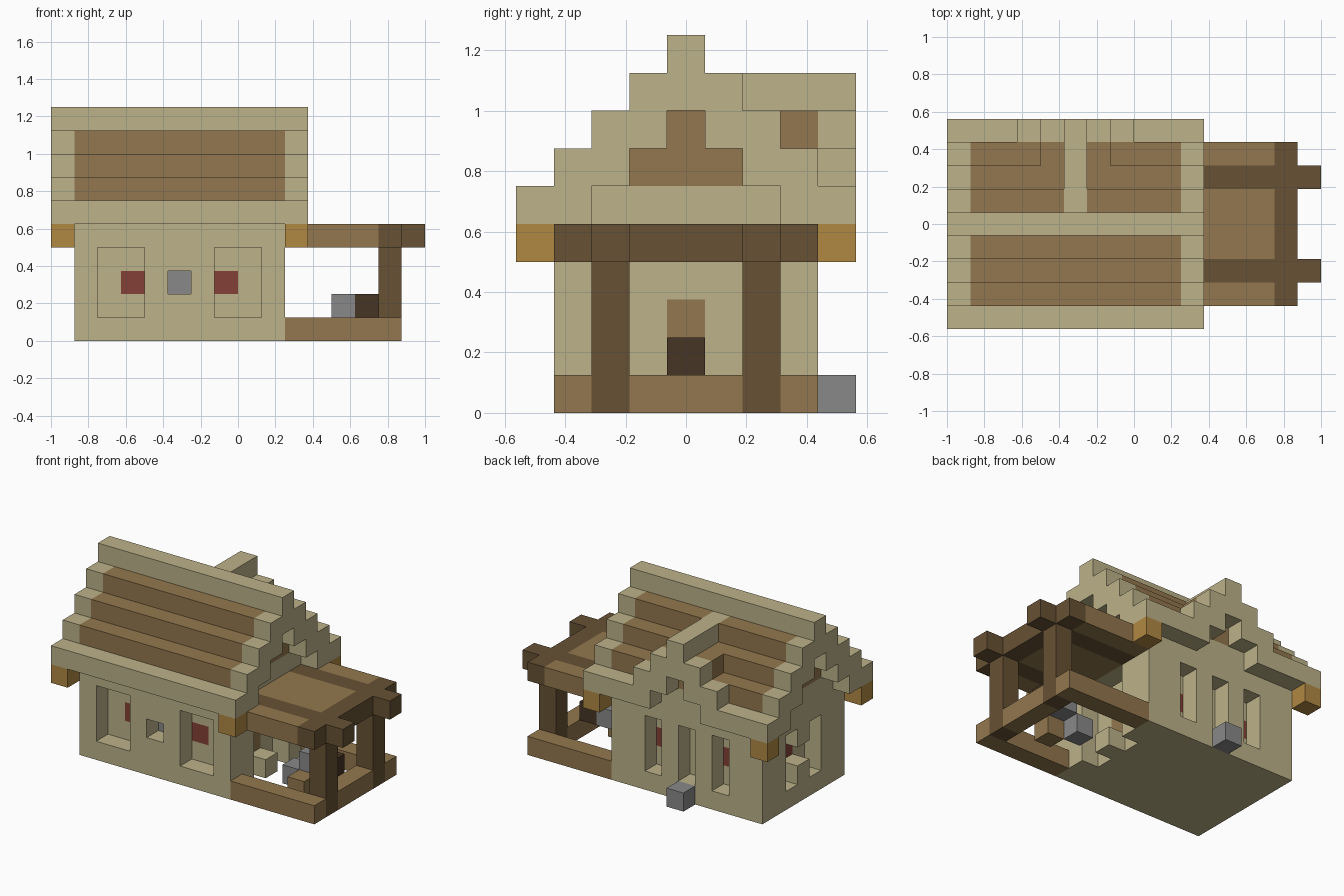
import bpy, bmesh
from mathutils import Vector

old = bpy.data.objects.get("Cube")
if old:
    bpy.data.objects.remove(old, do_unlink=True)

U = 0.125                              # edge of one building block
ORIGIN = Vector((-1, -0.5625, 0))

COLOURS = {
    "sandstone": (188, 178, 137), "wood": (147, 119, 78),
    "dark_wood": (103, 81, 52), "darkest_wood": (70, 53, 36),
    "golden_wood": (177, 137, 67), "stone": (137, 137, 137),
    "red_cloth": (131, 64, 54)}


def linear(c):
    c /= 255
    return c / 12.92 if c < 0.04 else ((c + 0.055) / 1.055) ** 2.4


materials = {}
for name, rgb in COLOURS.items():
    m = bpy.data.materials.new(name)
    m.use_nodes = True
    col = [linear(c) for c in rgb] + [1]
    m.diffuse_color = col
    m.node_tree.nodes["Principled BSDF"].inputs["Base Color"].default_value = col
    materials[name] = m

cells = {}                             # block position -> (part, colour)


def span(v):
    return range(v, v + 1) if isinstance(v, int) else range(v[0], v[1] + 1)


def fill(part, colour, xs, ys, zs):
    for x in span(xs):
        for y in span(ys):
            for z in span(zs):
                cells[x, y, z] = (part, colour)


def carve(xs, ys, zs):
    for x in span(xs):
        for y in span(ys):
            for z in span(zs):
                cells.pop((x, y, z), None)


# House walls
fill("walls", "sandstone", (1, 9), (1, 7), (0, 5))

# Front windows
carve((2, 3), 1, (1, 3))
carve((7, 8), 1, (1, 3))
carve(5, 1, 2)
fill("furnace", "stone", 5, 2, 2)

# Back windows and the curtains inside
for x in (3, 5, 7):
    carve(x, 7, (1, 3))
for x in (3, 7):
    for y in (2, 6):
        fill("curtains", "red_cloth", x, y, 2)

# End window
for y in (3, 5):
    carve(1, y, (1, 3))
carve(1, 4, 2)
fill("curtains", "red_cloth", 2, 4, 2)

# Doorway with step and door
carve(9, (3, 5), (0, 3))
fill("door_step", "sandstone", 9, 4, 0)
fill("door", "wood", 8, 4, (1, 2))

# Gable infill and stepped roof
fill("gable", "wood", (1, 9), (3, 5), 6)
fill("gable", "wood", (1, 9), 4, 7)
for step in range(4):
    z = 5 + step
    for y in (step, step + 1, 7 - step, 8 - step):
        fill("roof", "sandstone", (0, 10), y, z)
        if step:
            fill("roof", "wood", (1, 9), y, z)
fill("roof", "sandstone", (0, 10), 4, 9)

# Back dormer
carve((4, 6), 8, 5)
fill("dormer", "wood", (4, 6), 7, 7)
for side in (-1, 1):
    for dx, z in ((2, 6), (1, 6), (1, 7), (0, 7)):
        fill("dormer", "sandstone", 5 + side * dx, 8, z)
fill("dormer", "sandstone", 5, (5, 8), 8)

# Eave brackets
for x in (0, 10):
    for y in (0, 8):
        fill("eave_brackets", "golden_wood", x, y, 4)

# Porch base frame, roof, beams and posts
for y in (1, 7):
    fill("porch_base", "wood", (10, 14), y, 0)
fill("porch_base", "wood", 14, (1, 7), 0)
fill("porch_roof", "wood", (10, 13), (1, 7), 4)
fill("porch_beams", "dark_wood", 14, (1, 7), 4)
for y in (2, 6):
    fill("porch_beams", "dark_wood", (10, 15), y, 4)
    fill("porch_posts", "dark_wood", 14, y, (0, 3))

# Porch fittings and the rear stone
fill("porch_stone", "stone", 12, 4, 1)
fill("porch_stone", "stone", 11, 4, 0)
fill("porch_stool", "wood", 12, 3, 0)
fill("porch_block", "darkest_wood", 13, 4, 1)
fill("rear_stone", "stone", 5, 8, 0)


def build(part):
    """Mesh the exposed sides of one part's blocks, merged into flat faces."""
    bm = bmesh.new()
    used = []
    for pos, (owner, colour) in cells.items():
        if owner != part:
            continue
        if colour not in used:
            used.append(colour)
        for axis in range(3):
            for sign in (-1, 1):
                near = list(pos)
                near[axis] += sign
                if tuple(near) in cells:
                    continue
                corner = Vector(pos)
                if sign > 0:
                    corner[axis] += 1
                a, b = Vector(), Vector()
                a[(axis + 1) % 3] = b[(axis + 2) % 3] = 1
                ring = [corner, corner + a, corner + a + b, corner + b]
                if sign < 0:
                    ring.reverse()
                face = bm.faces.new([bm.verts.new(ORIGIN + p * U) for p in ring])
                face.material_index = used.index(colour)
    bmesh.ops.remove_doubles(bm, verts=bm.verts, dist=U / 100)
    bmesh.ops.dissolve_limit(bm, angle_limit=0.01, verts=bm.verts,
                             edges=bm.edges, delimit={'MATERIAL'})
    mesh = bpy.data.meshes.new(part)
    bm.to_mesh(mesh)
    bm.free()
    for colour in used:
        mesh.materials.append(materials[colour])
    bpy.context.collection.objects.link(bpy.data.objects.new(part, mesh))


for part in sorted({owner for owner, _ in cells.values()}):
    build(part)
